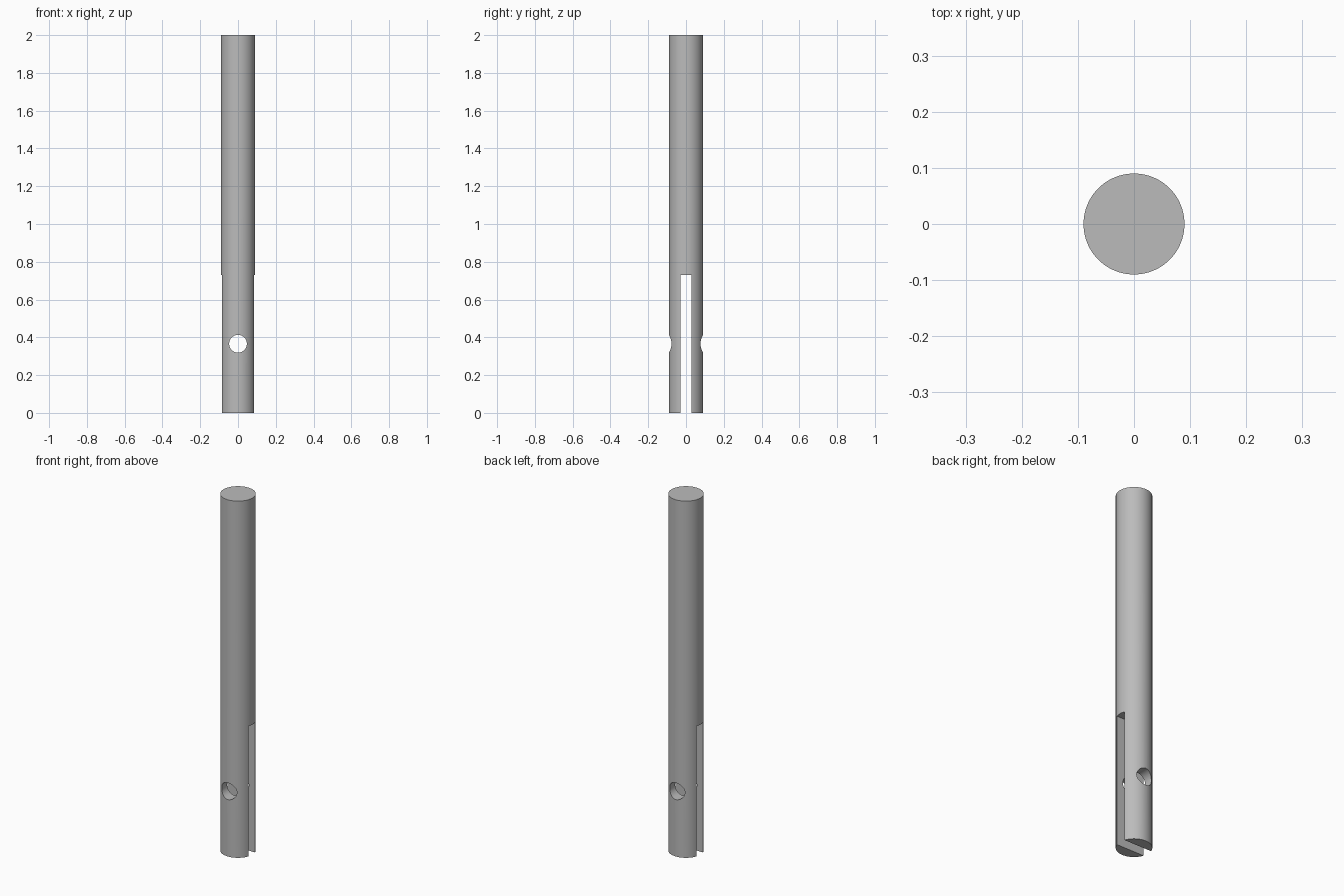
import bpy
import math

cube = bpy.data.objects.get("Cube")
if cube:
    bpy.data.objects.remove(cube, do_unlink=True)

RADIUS, LENGTH = 0.09, 2.0
SLOT_WIDTH, SLOT_TOP = 0.058, 0.73
HOLE_RADIUS, HOLE_Z = 0.047, 0.366

# Plain grey metal
metal = bpy.data.materials.new("grey metal")
metal.use_nodes = True
grey = (0.5, 0.5, 0.5, 1)
metal.diffuse_color = grey
metal.node_tree.nodes["Principled BSDF"].inputs["Base Color"].default_value = grey


def cylinder(name, radius, depth, location, rotation=(0, 0, 0), sides=96):
    bpy.ops.mesh.primitive_cylinder_add(vertices=sides, radius=radius, depth=depth,
                                        location=location, rotation=rotation)
    obj = bpy.context.object
    obj.name = name
    obj.data.materials.append(metal)
    return obj


def cut(target, cutter):
    mod = target.modifiers.new("cut", "BOOLEAN")
    mod.operation = "DIFFERENCE"
    mod.solver = "EXACT"
    mod.object = cutter
    bpy.ops.object.select_all(action="DESELECT")
    target.select_set(True)
    bpy.context.view_layer.objects.active = target
    bpy.ops.object.modifier_apply(modifier=mod.name)
    bpy.data.objects.remove(cutter, do_unlink=True)


# Solid round shaft
shaft = cylinder("slotted_shaft", RADIUS, LENGTH, (0, 0, LENGTH / 2))

# Cross pin hole through front and back
cut(shaft, cylinder("pin_hole_cutter", HOLE_RADIUS, 0.4, (0, 0, HOLE_Z),
                    (math.pi / 2, 0, 0), 64))

# Slot through left and right, open at the bottom
bpy.ops.mesh.primitive_cube_add(size=1, location=(0, 0, SLOT_TOP - 0.5))
slot = bpy.context.object
slot.name = "slot_cutter"
slot.scale = (0.4, SLOT_WIDTH, 1)
slot.data.materials.append(metal)
cut(shaft, slot)

# Smooth round walls, crisp cut edges
shaft.select_set(True)
bpy.ops.object.shade_smooth_by_angle(angle=math.radians(30))
